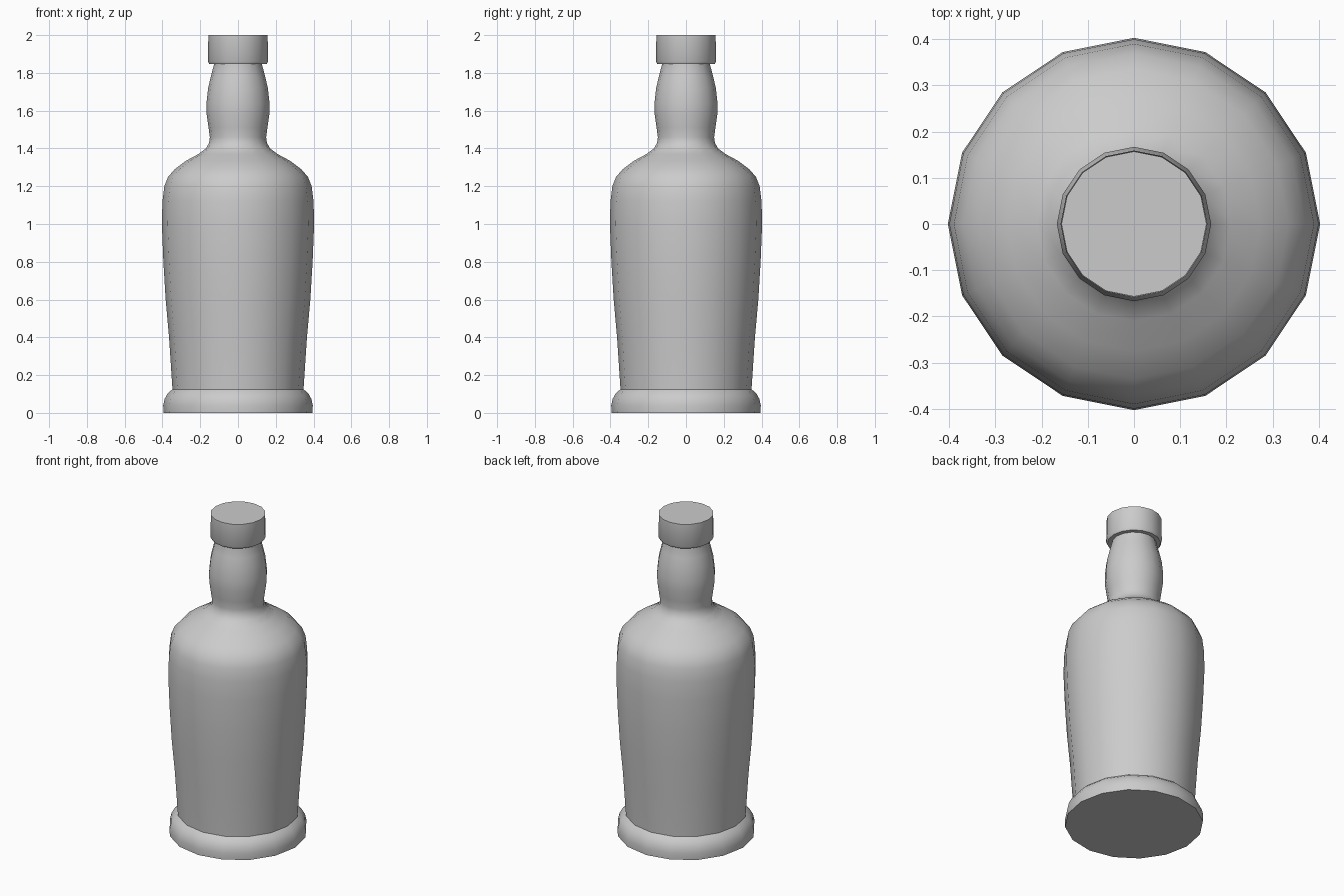
import bpy, bmesh, math

SIDES = 16

default = bpy.data.objects.get("Cube")
if default:
    bpy.data.objects.remove(default, do_unlink=True)

grey = bpy.data.materials.new("plain grey")
grey.use_nodes = True
colour = (0.6, 0.6, 0.6, 1)
grey.diffuse_color = colour
grey.node_tree.nodes["Principled BSDF"].inputs["Base Color"].default_value = colour


def lathe(name, profile):
    """Turn a (radius, height) profile around z and close both ends."""
    bm = bmesh.new()
    rings = []
    for r, z in profile:
        turn = [math.tau * i / SIDES for i in range(SIDES)]
        rings.append([bm.verts.new((r * math.cos(a), r * math.sin(a), z)) for a in turn])
    for low, high in zip(rings, rings[1:]):
        for i in range(SIDES):
            j = (i + 1) % SIDES
            bm.faces.new((low[i], low[j], high[j], high[i]))
    bm.faces.new(rings[0][::-1])
    bm.faces.new(rings[-1])
    mesh = bpy.data.meshes.new(name)
    bm.to_mesh(mesh)
    bm.free()
    mesh.materials.append(grey)
    obj = bpy.data.objects.new(name, mesh)
    bpy.context.collection.objects.link(obj)
    bpy.ops.object.select_all(action='DESELECT')
    obj.select_set(True)
    bpy.context.view_layer.objects.active = obj
    bpy.ops.object.shade_smooth_by_angle(angle=math.radians(38))
    return obj


# Rounded foot, tapered body, shoulder and bulging neck
foot = [(.394, 0), (.396, .04), (.388, .075), (.371, .105), (.347, .125)]
body = [(.365, .4), (.383, .6), (.395, .8), (.403, 1.0), (.4, 1.12)]
shoulder = [(.39, 1.2), (.37, 1.25), (.335, 1.29), (.275, 1.335),
            (.21, 1.37), (.17, 1.4), (.153, 1.43)]
neck = [(.149, 1.46), (.156, 1.51), (.166, 1.58), (.167, 1.64),
        (.158, 1.72), (.144, 1.78), (.127, 1.845), (.127, 1.87)]
lathe("bottle", foot + body + shoulder + neck)

# Stopper cap
lathe("cap", [(.152, 1.847), (.159, 1.86), (.157, 2)])
